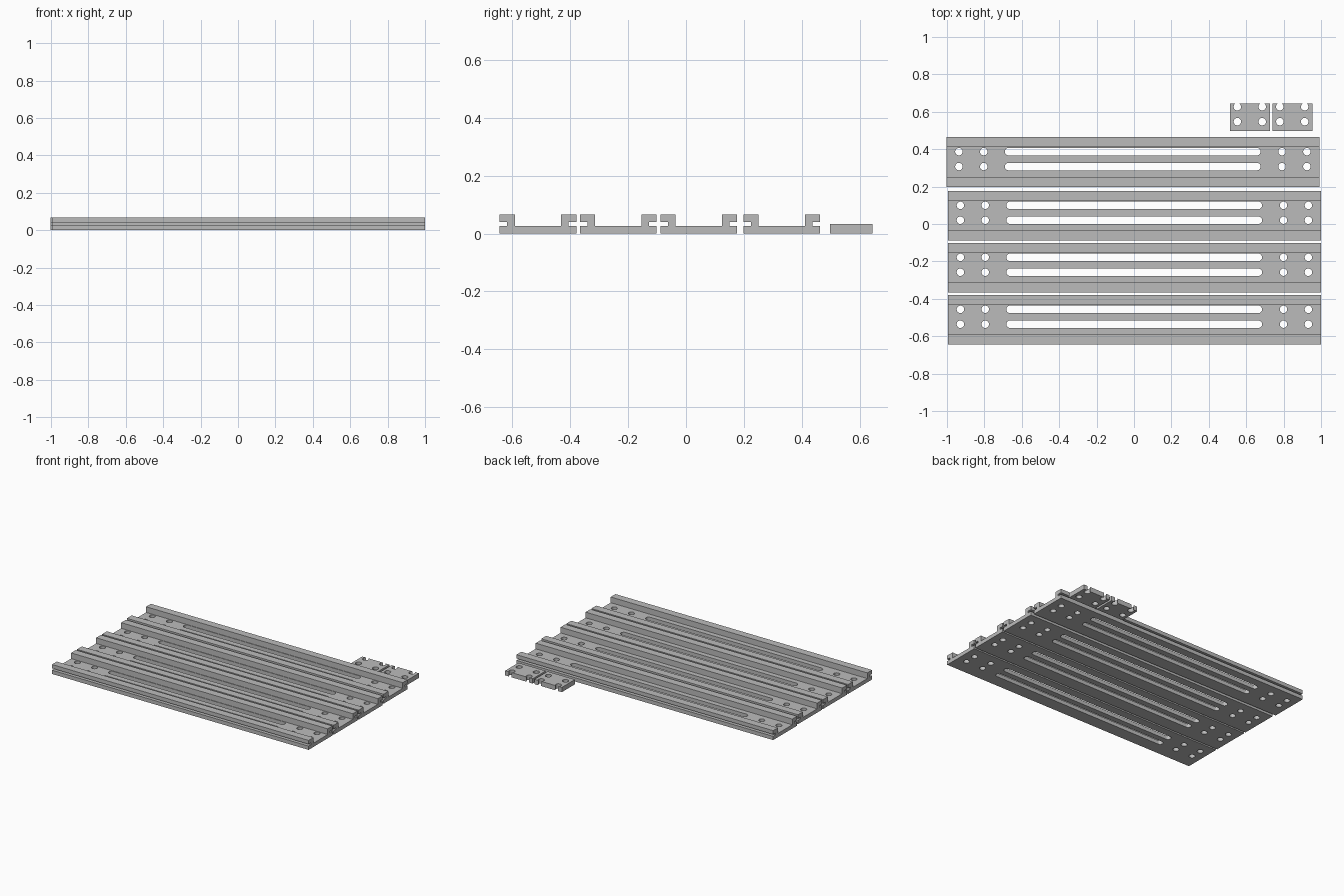
import bpy, bmesh, math

if "Cube" in bpy.data.objects:
    bpy.data.objects.remove(bpy.data.objects["Cube"])

MM = 2 / 150.5  # drawing unit to scene unit

grey = bpy.data.materials.new("plain grey")
grey.diffuse_color = (0.5, 0.5, 0.5, 1)
grey.use_nodes = True
grey.node_tree.nodes["Principled BSDF"].inputs["Base Color"].default_value = grey.diffuse_color


def make_object(name, bm):
    """Turn a bmesh into a grey object."""
    bmesh.ops.recalc_face_normals(bm, faces=bm.faces)
    me = bpy.data.meshes.new(name)
    bm.to_mesh(me)
    bm.free()
    me.materials.append(grey)
    ob = bpy.data.objects.new(name, me)
    bpy.context.collection.objects.link(ob)
    return ob


def prism(bm, points, direction):
    """Extrude a closed outline along a direction."""
    face = bm.faces.new([bm.verts.new(p) for p in points])
    new = bmesh.ops.extrude_face_region(bm, geom=[face])["geom"]
    verts = [v for v in new if isinstance(v, bmesh.types.BMVert)]
    bmesh.ops.translate(bm, verts=verts, vec=direction)


def round_slot(bm, x, y, half, r=1.5 * MM, n=16):
    """Vertical cutter: a round hole, or a round-ended slot when half > 0."""
    pts = []
    for side, start in ((1, -math.pi / 2), (-1, math.pi / 2)):
        for i in range(n + 1 if half else n):
            a = start + math.pi * i / n
            pts.append((x + side * half + r * math.cos(a), y + r * math.sin(a), -0.05))
    prism(bm, pts, (0, 0, 0.2))


def cut(ob, slots):
    """Cut all slots through the object."""
    bm = bmesh.new()
    for s in slots:
        round_slot(bm, *s)
    cutter = make_object("hole_cutter", bm)
    cutter.hide_render = True
    mod = ob.modifiers.new("holes", 'BOOLEAN')
    mod.operation = 'DIFFERENCE'
    mod.solver = 'EXACT'
    mod.object = cutter
    bpy.ops.object.select_all(action='DESELECT')
    bpy.context.view_layer.objects.active = ob
    ob.select_set(True)
    bpy.ops.object.modifier_apply(modifier=mod.name)
    bpy.data.objects.remove(cutter)
    bpy.ops.object.shade_smooth_by_angle(angle=math.radians(30))


# Rail cross-section: flat base with an outward lip on each side
HALF = [(10, 0), (10, 2), (8, 2), (8, 3), (10, 3), (10, 5), (6, 5), (6, 2)]
PROFILE = HALF + [(-y, z) for y, z in reversed(HALF)]


def rail(name, cx, cy):
    length = 150 * MM
    bm = bmesh.new()
    prism(bm, [(cx - length / 2, cy + y * MM, z * MM) for y, z in PROFILE], (length, 0, 0))
    ob = make_object(name, bm)
    slots = []
    for dy in (-3, 3):
        y = cy + (1.2 + dy) * MM
        slots.append((cx - 0.002, y, 0.664))
        slots += [(cx - 0.001 + dx * MM, y, 0) for dx in (-70, -60, 60, 70)]
    cut(ob, slots)


# Four parallel rails, the rear one slightly offset
for i, (cx, cy) in enumerate([(0.003, -0.512), (0.003, -0.234), (0.003, 0.044), (-0.005, 0.331)]):
    rail(f"rail_{i + 1}", cx, cy)


# Two small joining plates with four holes each
def joining_plate(name, cx, cy):
    hx, hy = 8 * MM, 5.5 * MM
    bm = bmesh.new()
    prism(bm, [(cx + sx * hx, cy + sy * hy, 0) for sx, sy in ((-1, -1), (1, -1), (1, 1), (-1, 1))],
          (0, 0, 2.5 * MM))
    ob = make_object(name, bm)
    cut(ob, [(cx - 0.001 + sx * 5 * MM, cy + (1.2 + sy * 3) * MM, 0) for sx in (-1, 1) for sy in (-1, 1)])


joining_plate("joining_plate_left", 0.62, 0.571)
joining_plate("joining_plate_right", 0.847, 0.571)
